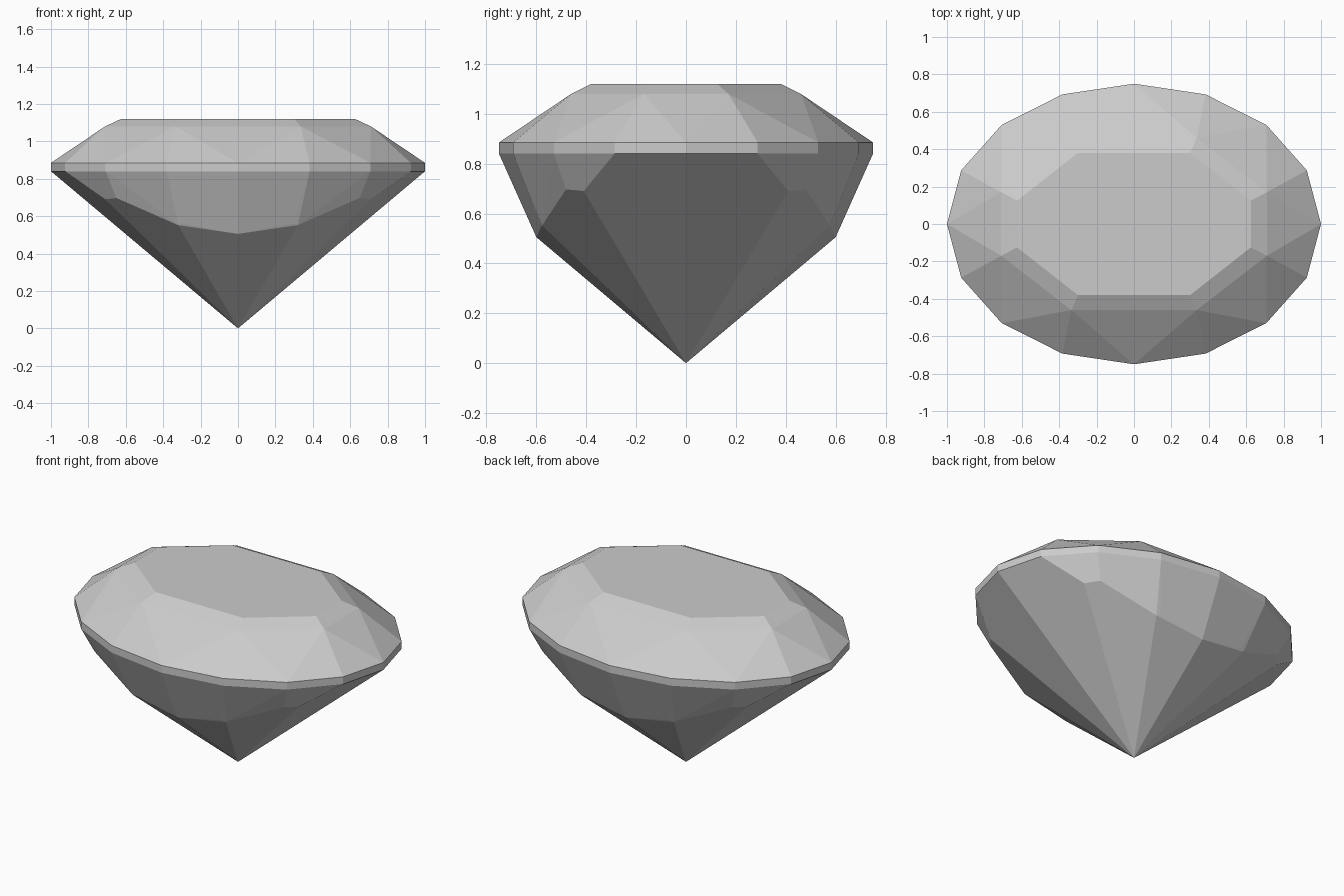
import bpy, bmesh, math

cube = bpy.data.objects.get("Cube")
if cube:
    bpy.data.objects.remove(cube, do_unlink=True)

GIRDLE_LOW, GIRDLE_HIGH = 0.84, 0.885

# Facet corners in one quarter of the stone
crown = [(0.30, 0.38, 1.12), (0.625, 0.125, 1.12),    # table edge
         (0.335, 0.46, 1.08), (0.71, 0.17, 1.08)]     # star facet tips
pavilion = [(0, 0.6, 0.505), (0.295, 0.585, 0.56), (0.32, 0.577, 0.552),
            (0.65, 0.481, 0.697), (0.71, 0.41, 0.69), (0, 0, 0)]

# Sixteen-sided oval girdle
girdle = []
for i in range(5):
    a = math.radians(22.5 * i)
    x, y = math.cos(a), 0.75 * math.sin(a)
    girdle += [(x, y, GIRDLE_LOW), (x, y, GIRDLE_HIGH)]

# Mirror the corners to all four quarters
corners = {(round(sx * x, 4) + 0.0, round(sy * y, 4) + 0.0, z)
           for x, y, z in crown + pavilion + girdle
           for sx in (1, -1) for sy in (1, -1)}

# Wrap the corners in flat facets
bm = bmesh.new()
for co in sorted(corners):
    bm.verts.new(co)
hull = bmesh.ops.convex_hull(bm, input=bm.verts[:])
loose = [v for v in bm.verts if not v.link_faces]
bmesh.ops.delete(bm, geom=loose, context='VERTS')
bmesh.ops.dissolve_limit(bm, angle_limit=math.radians(1.5),
                         verts=bm.verts[:], edges=bm.edges[:])
bmesh.ops.recalc_face_normals(bm, faces=bm.faces[:])
mesh = bpy.data.meshes.new("cut_gemstone")
bm.to_mesh(mesh)
bm.free()

# Plain light grey
mat = bpy.data.materials.new("light_grey")
mat.use_nodes = True
colour = (0.6, 0.6, 0.6, 1)
mat.diffuse_color = colour
mat.node_tree.nodes["Principled BSDF"].inputs["Base Color"].default_value = colour
mesh.materials.append(mat)

gem = bpy.data.objects.new("cut_gemstone", mesh)
bpy.context.collection.objects.link(gem)
